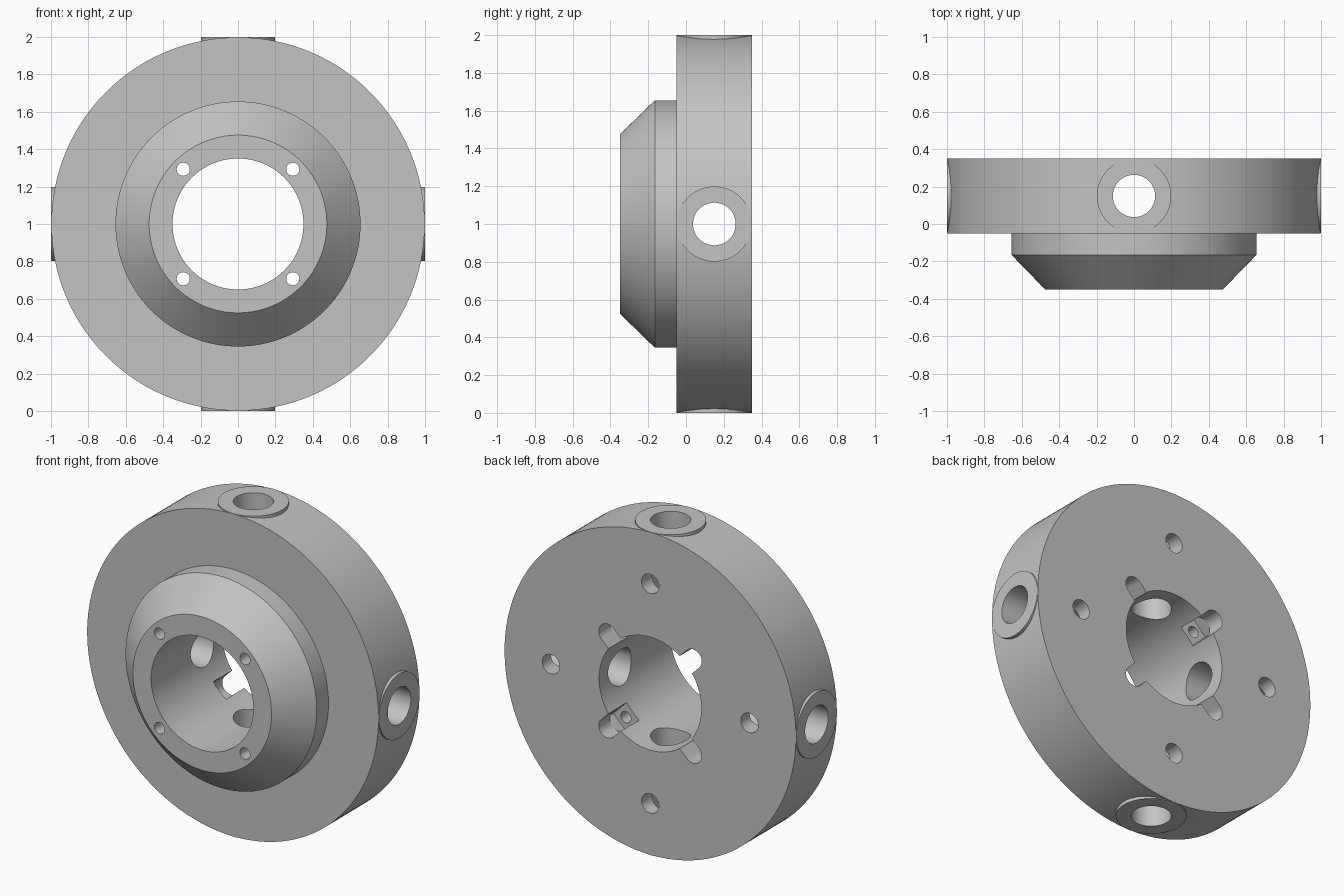
import bpy, bmesh
from math import sin, cos, pi, radians
from mathutils import Matrix, Vector

cube = bpy.data.objects.get("Cube")
if cube:
    bpy.data.objects.remove(cube, do_unlink=True)

grey = bpy.data.materials.new("plain grey")
grey.use_nodes = True
COLOUR = (0.55, 0.55, 0.55, 1)
grey.diffuse_color = COLOUR
grey.node_tree.nodes["Principled BSDF"].inputs["Base Color"].default_value = COLOUR

CENTRE = Matrix.Translation((0, 0, 1))
PORT_Y = 0.15


def finish(bm, name):
    bmesh.ops.recalc_face_normals(bm, faces=bm.faces)
    mesh = bpy.data.meshes.new(name)
    bm.to_mesh(mesh)
    bm.free()
    mesh.materials.append(grey)
    ob = bpy.data.objects.new(name, mesh)
    bpy.context.collection.objects.link(ob)
    return ob


def arc(radius, start=0, sweep=2 * pi, n=48, cx=0):
    """Points on an arc; a full circle leaves out the repeated last point."""
    count = n if sweep >= 2 * pi else n + 1
    return [(cx + radius * cos(start + sweep * i / n),
             radius * sin(start + sweep * i / n)) for i in range(count)]


def prism(name, outline, y0, y1, matrix):
    """Outline in the xz plane, extruded along y, then placed."""
    bm = bmesh.new()
    face = bm.faces.new([bm.verts.new((u, y0, v)) for u, v in outline])
    ext = bmesh.ops.extrude_face_region(bm, geom=[face])["geom"]
    bmesh.ops.translate(bm, vec=(0, y1 - y0, 0),
                        verts=[g for g in ext if isinstance(g, bmesh.types.BMVert)])
    bmesh.ops.transform(bm, matrix=matrix, verts=bm.verts)
    return finish(bm, name)


def combine(body, tool, operation):
    mod = body.modifiers.new("shape", 'BOOLEAN')
    mod.operation = operation
    mod.solver = 'EXACT'
    mod.object = tool
    bpy.context.view_layer.objects.active = body
    bpy.ops.object.modifier_apply(modifier=mod.name)
    bpy.data.objects.remove(tool, do_unlink=True)


# Turned body: wide disc, stepped hub with a chamfer, and a central bore
profile = [(0.35, 0.35), (0.998, 0.35), (0.998, -0.05), (0.655, -0.05),
           (0.655, -0.165), (0.475, -0.35), (0.35, -0.35)]
bm = bmesh.new()
ring = [bm.verts.new((r, y, 0)) for r, y in profile]
edges = [bm.edges.new((ring[i - 1], ring[i])) for i in range(len(ring))]
bmesh.ops.spin(bm, geom=ring + edges, cent=Vector(), axis=(0, 1, 0),
               angle=2 * pi, steps=160, use_merge=True)
bmesh.ops.remove_doubles(bm, verts=bm.verts, dist=0.0001)
bmesh.ops.transform(bm, matrix=CENTRE, verts=bm.verts)
body = finish(bm, "flanged_hub")

quarter = [CENTRE @ Matrix.Rotation(k * pi / 2, 4, 'Y') for k in range(4)]
radial = Matrix.Translation((0, PORT_Y, 0)) @ Matrix.Rotation(-pi / 2, 4, 'Z')

# Flat round bosses on the rim
for m in quarter:
    combine(body, prism("boss", arc(0.199, n=64), 0.8, 1.0, m @ radial), 'UNION')

# Radial ports, and the rear screw holes that meet them
for m in quarter:
    combine(body, prism("port", arc(0.113), 0.2, 1.1, m @ radial), 'DIFFERENCE')
    combine(body, prism("rear_hole", arc(0.06, n=32, cx=0.68), PORT_Y, 0.45, m),
            'DIFFERENCE')

# Diagonal fixings: round-ended slot, square pocket, and narrow through hole
slot = arc(0.06, -pi / 2, pi, n=20, cx=0.414) + [(0.3, 0.06), (0.3, -0.06)]
pocket = [(0.3, -0.061), (0.474, -0.061), (0.474, 0.061), (0.3, 0.061)]
for m in quarter:
    d = m @ Matrix.Rotation(pi / 4, 4, 'Y')
    combine(body, prism("slot", slot, 0.22, 0.45, d), 'DIFFERENCE')
    combine(body, prism("pocket", pocket, 0.17, 0.24, d), 'DIFFERENCE')
    combine(body, prism("screw_hole", arc(0.035, n=32, cx=0.414), -0.45, 0.2, d),
            'DIFFERENCE')

# Smooth the round walls, keep the machined edges crisp
bpy.ops.object.select_all(action='DESELECT')
body.select_set(True)
bpy.context.view_layer.objects.active = body
bpy.ops.object.shade_smooth_by_angle(angle=radians(25))
